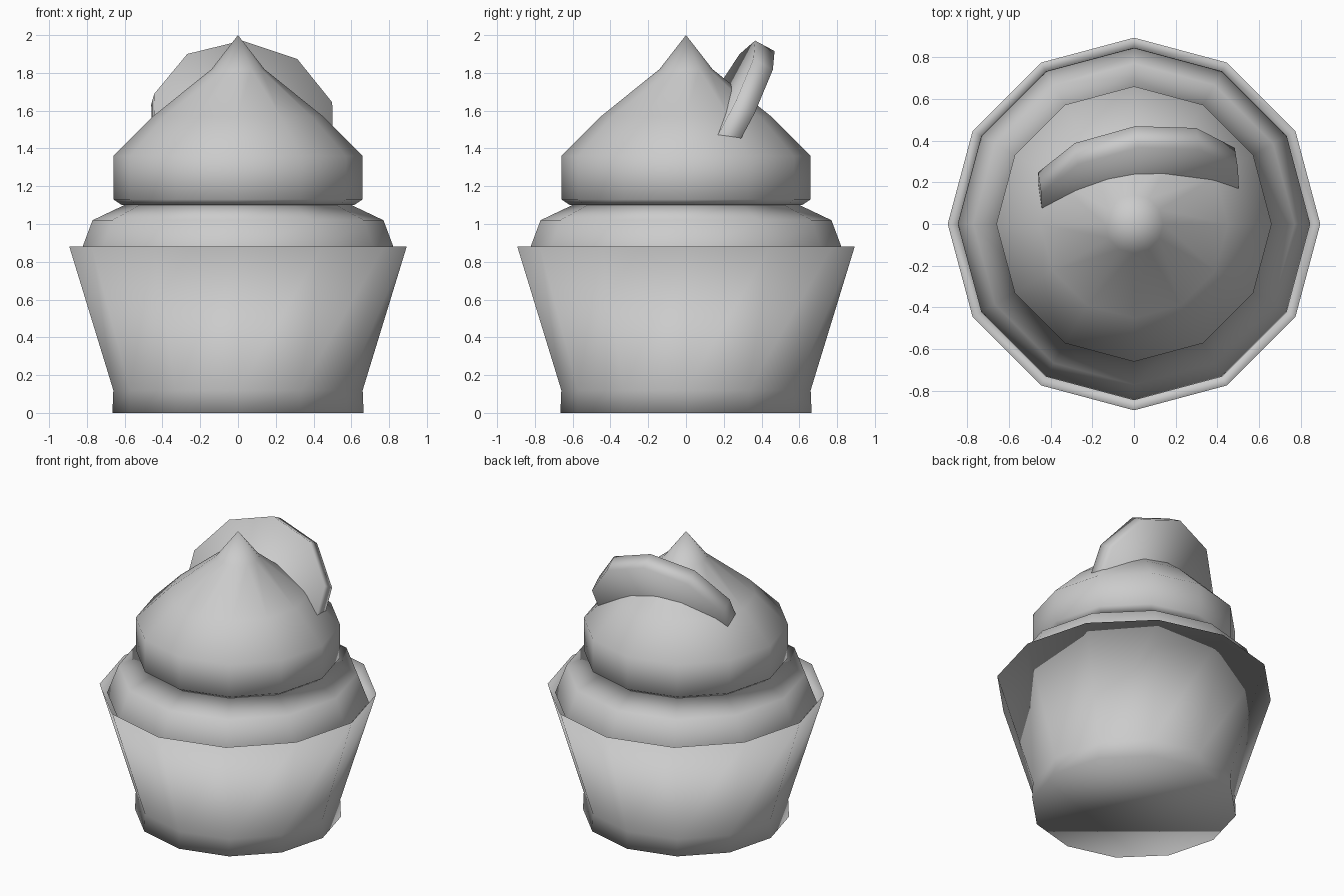
import bpy, bmesh, math
from mathutils import Matrix

if "Cube" in bpy.data.objects:
    bpy.data.objects.remove(bpy.data.objects["Cube"])


def lathe(name, profile, sides, phase=0.0, matrix=None):
    """Revolve (radius, height) points around z; radius 0 closes to a point."""
    bm = bmesh.new()
    rings = []
    for r, z in profile:
        if r == 0:
            rings.append([bm.verts.new((0, 0, z))] * sides)
        else:
            angles = [phase + 2 * math.pi * i / sides for i in range(sides)]
            rings.append([bm.verts.new((r * math.cos(a), r * math.sin(a), z)) for a in angles])
    for low, high in zip(rings, rings[1:]):
        for i in range(sides):
            j = (i + 1) % sides
            quad = list(dict.fromkeys((low[i], low[j], high[j], high[i])))
            bm.faces.new(quad)
    # Cap the ends that do not close to a point
    if profile[0][0] > 0:
        bm.faces.new(rings[0][::-1])
    if profile[-1][0] > 0:
        bm.faces.new(rings[-1])
    bmesh.ops.recalc_face_normals(bm, faces=bm.faces)
    if matrix:
        bm.transform(matrix)
    for face in bm.faces:
        face.smooth = True
    mesh = bpy.data.meshes.new(name)
    bm.to_mesh(mesh)
    bm.free()
    obj = bpy.data.objects.new(name, mesh)
    bpy.context.collection.objects.link(obj)
    return obj


# Flared paper cup with a thin lip
lathe("wrapper", [(0.665, 0), (0.66, 0.12), (0.893, 0.88), (0.845, 0.76)], 12)

# Two frosting tiers, the upper one ending in a peak
lathe("frosting", [(0.80, 0.72), (0.845, 0.82), (0.77, 1.02), (0.57, 1.115),
                   (0.615, 1.10), (0.66, 1.13), (0.66, 1.36), (0.45, 1.57),
                   (0.14, 1.82), (0, 2.0)], 12)

# Round biscuit leaning back, pushed into the frosting
pose = (Matrix.Translation((0.03, 0.13, 1.53))
        @ Matrix.Rotation(math.radians(8.5), 4, 'Z')
        @ Matrix.Rotation(math.radians(62), 4, 'X'))
lathe("biscuit", [(0.50, -0.118), (0.50, 0)], 10, math.radians(15), pose)
